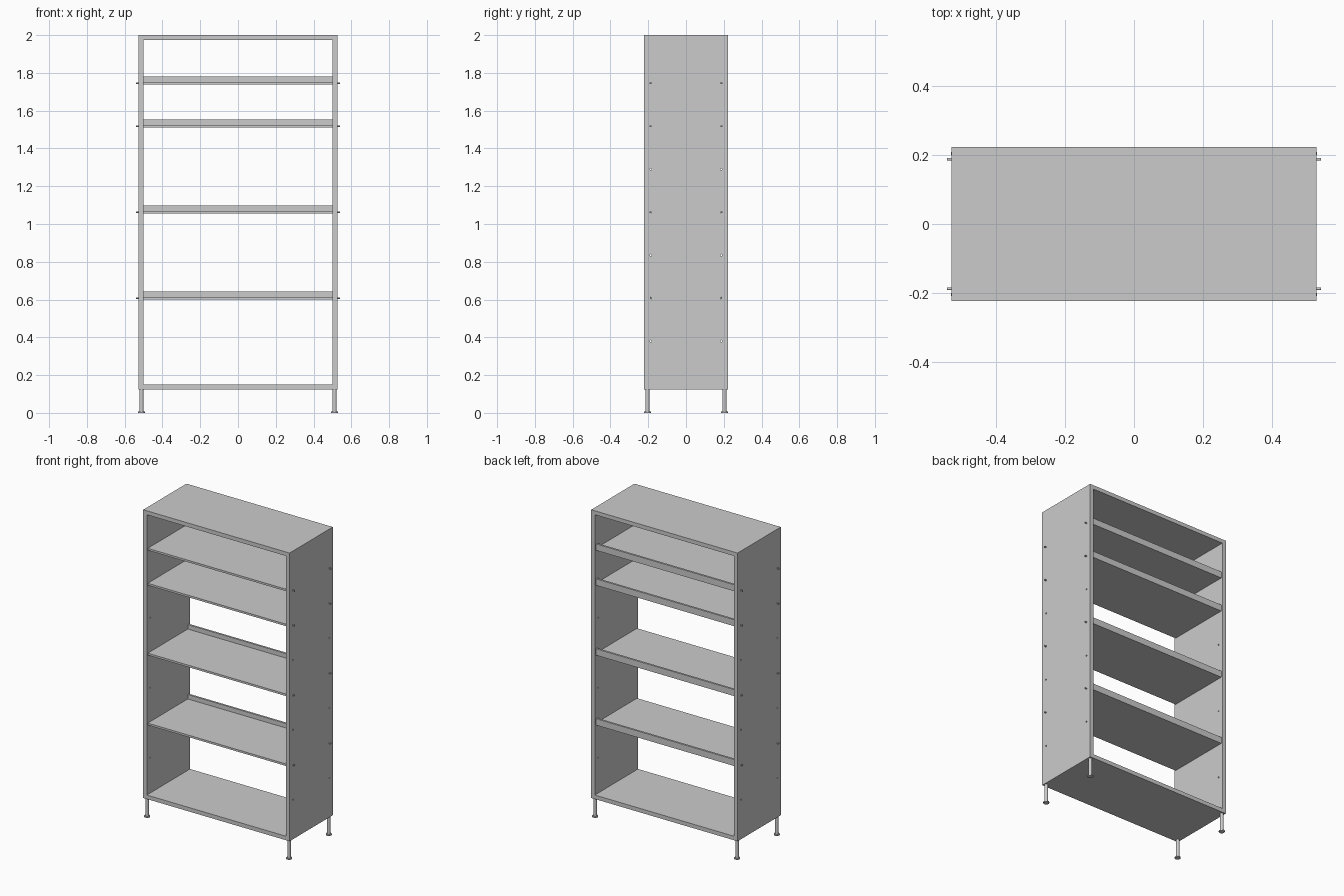
import bpy
import math

cube = bpy.data.objects.get("Cube")
if cube:
    bpy.data.objects.remove(cube, do_unlink=True)

grey = bpy.data.materials.new("light grey")
grey.use_nodes = True
COLOUR = (0.6, 0.6, 0.6, 1)
grey.diffuse_color = COLOUR
grey.node_tree.nodes["Principled BSDF"].inputs["Base Color"].default_value = COLOUR

W, D = 0.527, 0.222          # half width and half depth
T = 0.026                    # board thickness
BASE, TOP = 0.124, 2.0
INNER = W - T
HOLE_Z = [0.38 + 0.2275 * i for i in range(7)]
SHELF_ROWS = (1, 3, 5, 6)
PIN_Y = 0.187


def box(name, lo, hi):
    bpy.ops.mesh.primitive_cube_add(size=1, location=[(a + b) / 2 for a, b in zip(lo, hi)])
    ob = bpy.context.object
    ob.name = name
    ob.scale = [b - a for a, b in zip(lo, hi)]
    bpy.ops.object.transform_apply(location=False, rotation=False, scale=True)
    ob.data.materials.append(grey)
    return ob


def rod(name, radius, length, centre, along_x=False, sides=16):
    turn = (0, math.pi / 2, 0) if along_x else (0, 0, 0)
    bpy.ops.mesh.primitive_cylinder_add(vertices=sides, radius=radius, depth=length,
                                        location=centre, rotation=turn)
    ob = bpy.context.object
    ob.name = name
    ob.data.materials.append(grey)
    bpy.ops.object.shade_smooth_by_angle()
    return ob


def join(parts, name):
    bpy.ops.object.select_all(action="DESELECT")
    for p in parts:
        p.select_set(True)
    bpy.context.view_layer.objects.active = parts[0]
    bpy.ops.object.join()
    parts[0].name = name
    return parts[0]


# Carcass: top and bottom boards between the side panels
box("top_board", (-INNER, -D, TOP - T), (INNER, D, TOP))
box("bottom_board", (-INNER, -D, BASE), (INNER, D, BASE + T))

for side, s in (("left", 1), ("right", -1)):
    xs = sorted((s * INNER, s * W))
    panel = box(side + "_panel", (xs[0], -D, BASE), (xs[1], D, TOP))

    # Peg holes drilled through the panel
    drills = [rod("drill", 0.005, 0.1, (s * (W - T / 2), y, z), True, 12)
              for z in HOLE_Z for y in (-PIN_Y, PIN_Y)]
    cutter = join(drills, "drill_cutter")
    cutter.hide_render = True
    mod = panel.modifiers.new("holes", "BOOLEAN")
    mod.operation = "DIFFERENCE"
    mod.solver = "EXACT"
    mod.object = cutter
    bpy.context.view_layer.objects.active = panel
    bpy.ops.object.modifier_apply(modifier=mod.name)
    bpy.data.objects.remove(cutter, do_unlink=True)

    for end, y in (("front", -1), ("back", 1)):
        # Legs with flared feet
        x = s * 0.511
        leg = rod(f"{end}_{side}_leg", 0.011, BASE, (x, y * 0.204, BASE / 2))
        foot = rod("foot", 0.018, 0.007, (x, y * 0.204, 0.0035))
        join([leg, foot], f"{end}_{side}_leg")
        # Shelf pins poking out of the panel
        for row in SHELF_ROWS:
            rod(f"{end}_{side}_shelf_pin", 0.0042, 0.05,
                (s * 0.515, y * PIN_Y, HOLE_Z[row]), True, 12)

# Thin shelves with an upturned lip along the back
SHELF_D = 0.212
for row in SHELF_ROWS:
    z = HOLE_Z[row] - 0.006
    tray = box("shelf", (-INNER, -SHELF_D, z), (INNER, SHELF_D, z + 0.013))
    lip = box("shelf_lip", (-INNER, SHELF_D - 0.013, z + 0.013), (INNER, SHELF_D, z + 0.042))
    join([tray, lip], "shelf")
